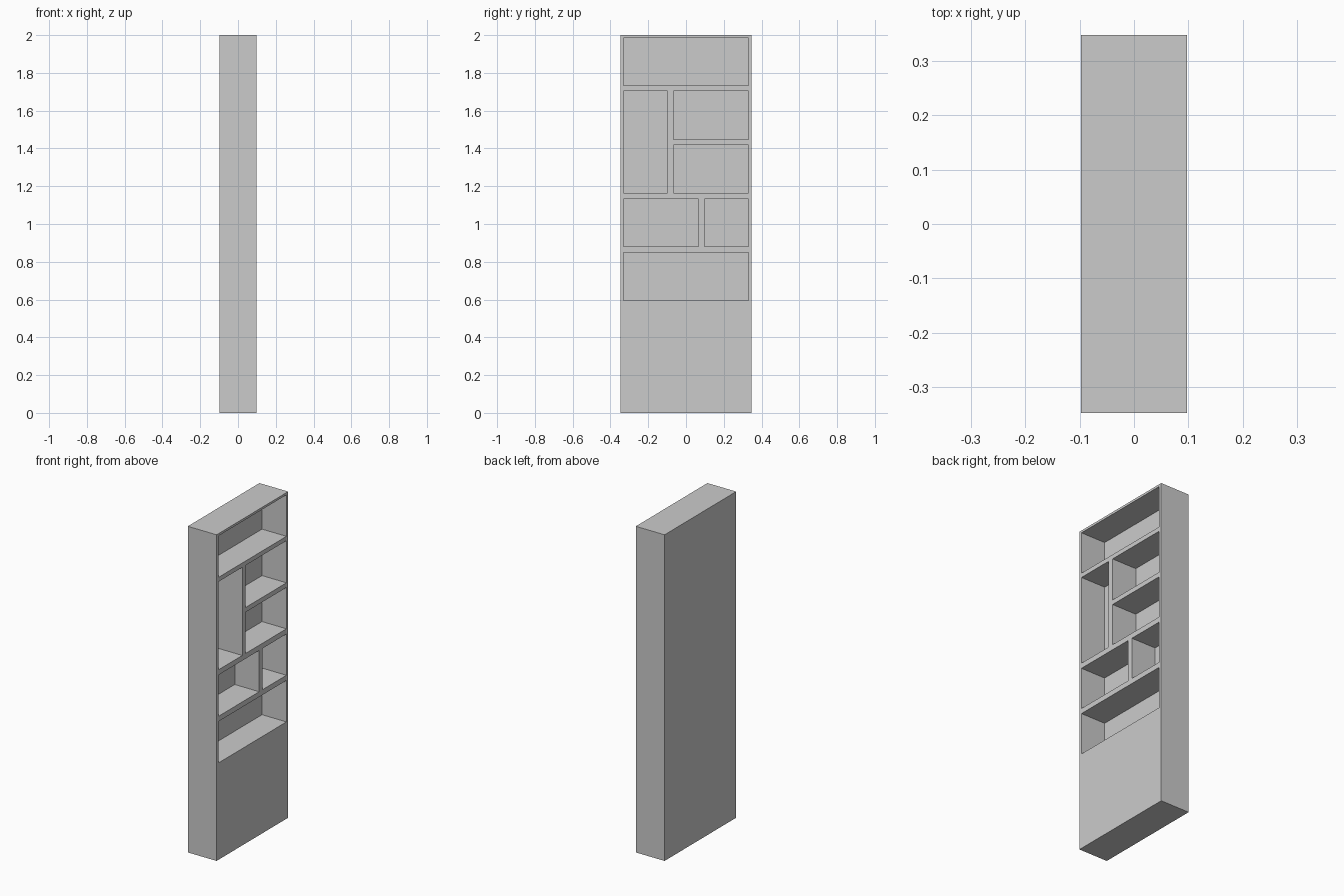
import bpy
import bmesh
from mathutils import Matrix, Vector

if "Cube" in bpy.data.objects:
    bpy.data.objects.remove(bpy.data.objects["Cube"])

DEPTH, WIDTH, HEIGHT = 0.195, 0.694, 2.0
FRONT_X = DEPTH / 2
BACK_X = -0.068          # inner face of the back panel
SIDE = 0.33              # inner face of the side walls


def add_box(bm, lo, hi):
    lo, hi = Vector(lo), Vector(hi)
    size = hi - lo
    mat = Matrix.Translation((lo + hi) / 2) @ Matrix.Diagonal((*size, 1))
    bmesh.ops.create_cube(bm, size=1, matrix=mat)


def make_object(name, boxes):
    bm = bmesh.new()
    for lo, hi in boxes:
        add_box(bm, lo, hi)
    mesh = bpy.data.meshes.new(name)
    bm.to_mesh(mesh)
    bm.free()
    obj = bpy.data.objects.new(name, mesh)
    bpy.context.collection.objects.link(obj)
    return obj


# Tall cabinet body
cabinet = make_object("bookcase_body", [
    ((-FRONT_X, -WIDTH / 2, 0), (FRONT_X, WIDTH / 2, HEIGHT))])

# Open compartments: y range, z range
compartments = [
    (-SIDE, SIDE, 1.732, 1.986),      # top shelf
    (-SIDE, -0.098, 1.165, 1.705),    # tall niche
    (-0.066, SIDE, 1.447, 1.705),     # upper right
    (-0.066, SIDE, 1.165, 1.418),     # lower right
    (-SIDE, 0.066, 0.880, 1.133),     # wide niche
    (0.098, SIDE, 0.880, 1.133),      # small niche
    (-SIDE, SIDE, 0.594, 0.848),      # bottom shelf
]
cutter = make_object("compartment_cutter", [
    ((BACK_X, y0, z0), (FRONT_X + 0.1, y1, z1)) for y0, y1, z0, z1 in compartments])
cutter.hide_render = True

# Hollow out the compartments
cut = cabinet.modifiers.new("compartments", 'BOOLEAN')
cut.operation = 'DIFFERENCE'
cut.solver = 'EXACT'
cut.object = cutter
bpy.context.view_layer.objects.active = cabinet
bpy.ops.object.modifier_apply(modifier=cut.name)
bpy.data.objects.remove(cutter)
